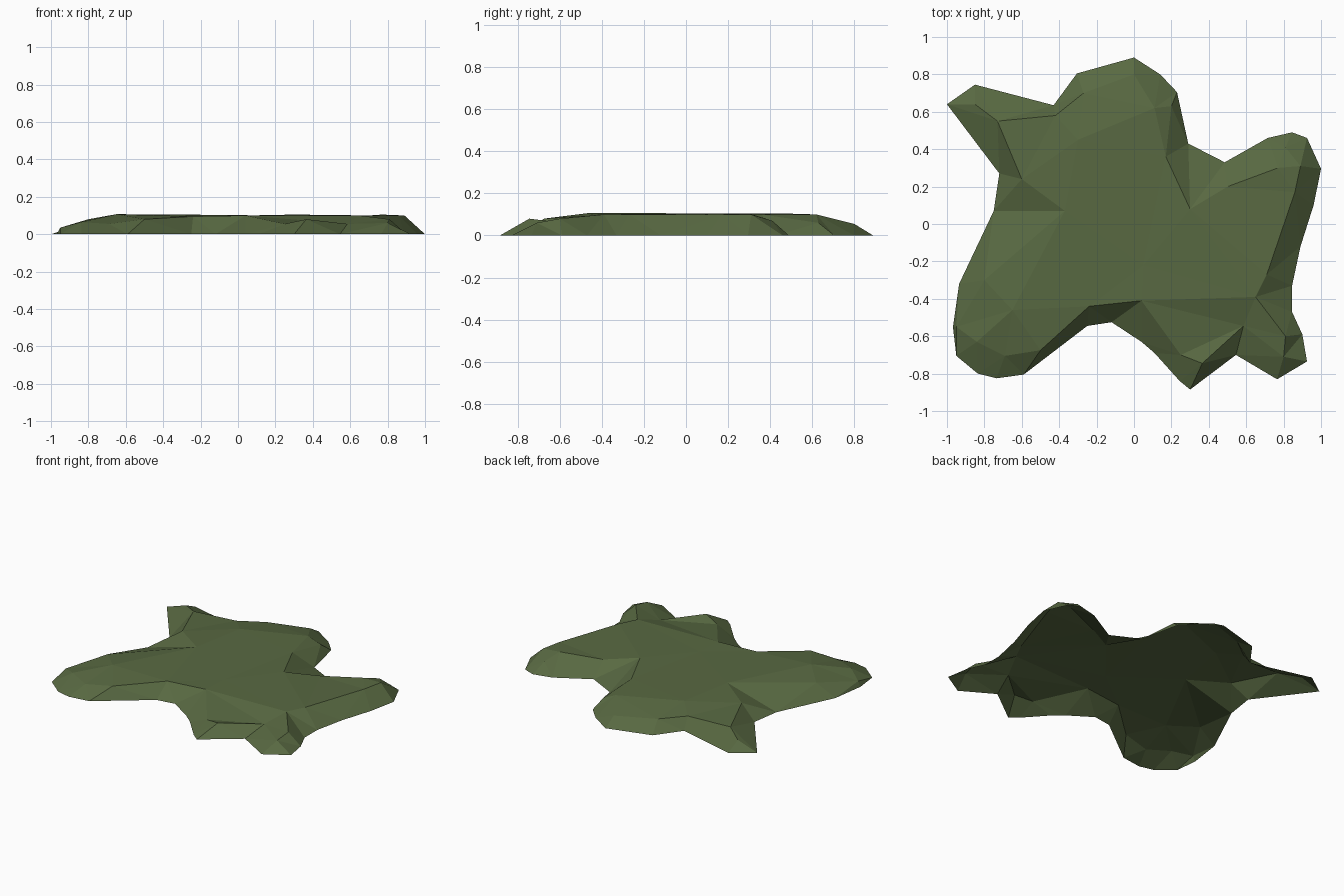
import bpy
import bmesh
from mathutils import Vector
from mathutils.geometry import delaunay_2d_cdt

# Ground outline of the patch, clockwise from the back left lobe
outline = [
    (-1, .64), (-.85, .745), (-.43, .635), (-.305, .805), (0, .89), (.14, .80),
    (.23, .705), (.29, .43), (.485, .33), (.715, .46), (.845, .49), (.925, .46),
    (1, .295), (.96, .1), (.89, -.12), (.845, -.33), (.845, -.47), (.9, -.59),
    (.925, -.735), (.765, -.83), (.545, -.70), (.30, -.885), (.245, -.84),
    (.11, -.69), (.04, -.63), (-.12, -.525), (-.25, -.545), (-.59, -.805),
    (-.735, -.825), (-.835, -.80), (-.95, -.705), (-.968, -.55), (-.935, -.32),
    (-.75, .07), (-.72, .27)]

# Crest along the front and right edges (x, y, height)
crest = [
    (-.95, -.55, .035), (-.84, -.63, .065), (-.69, -.705, .055), (-.5, -.675, .08),
    (-.24, -.44, .095), (.04, -.41, .1), (.25, -.70, .055), (.365, -.745, .08),
    (.585, -.545, .055), (.65, -.39, .1), (.71, -.27, .1), (.86, .17, .1),
    (.89, .31, .1)]

# Remaining crown points inside the patch
crown = [
    (-.85, .64, .05), (-.73, .55, .075), (-.60, .24, .09), (-.42, .58, .08),
    (-.27, .70, .065), (0, .80, .055), (.11, .62, .1), (.2, .63, .06),
    (.17, .36, .1), (-.3, .45, .105), (-.37, .07, .105), (.05, -.22, .1),
    (.3, .08, .105), (.5, .2, .085), (.77, .3, .105), (.81, .41, .07),
    (.81, -.6, .08), (.8, -.71, .06), (-.65, -.46, .107), (-.8, -.3, .08)]

points = [(x, y, 0) for x, y in outline] + crest + crown
n = len(outline)
ridge = [(n + i, n + i + 1) for i in range(len(crest) - 1)]

# Triangulate inside the outline, keeping the crest as real edges
flat = [Vector(p[:2]) for p in points]
co, _, tris, source, _, _ = delaunay_2d_cdt(flat, ridge, [list(range(n))], 1, 1e-5)

bm = bmesh.new()
verts = [bm.verts.new((c.x, c.y, points[s[0]][2] if s else 0.05))
         for c, s in zip(co, source)]
for t in tris:
    bm.faces.new([verts[i] for i in t])
for f in bm.faces:
    f.normal_update()
    if f.normal.z < 0:
        f.normal_flip()
mesh = bpy.data.meshes.new("moss_patch")
bm.to_mesh(mesh)
bm.free()

# Open-bottomed, flat-shaded moss shell
moss = bpy.data.materials.new("moss green")
moss.diffuse_color = (0.098, 0.141, 0.054, 1)
mesh.materials.append(moss)
bpy.context.collection.objects.link(bpy.data.objects.new("moss_patch", mesh))
